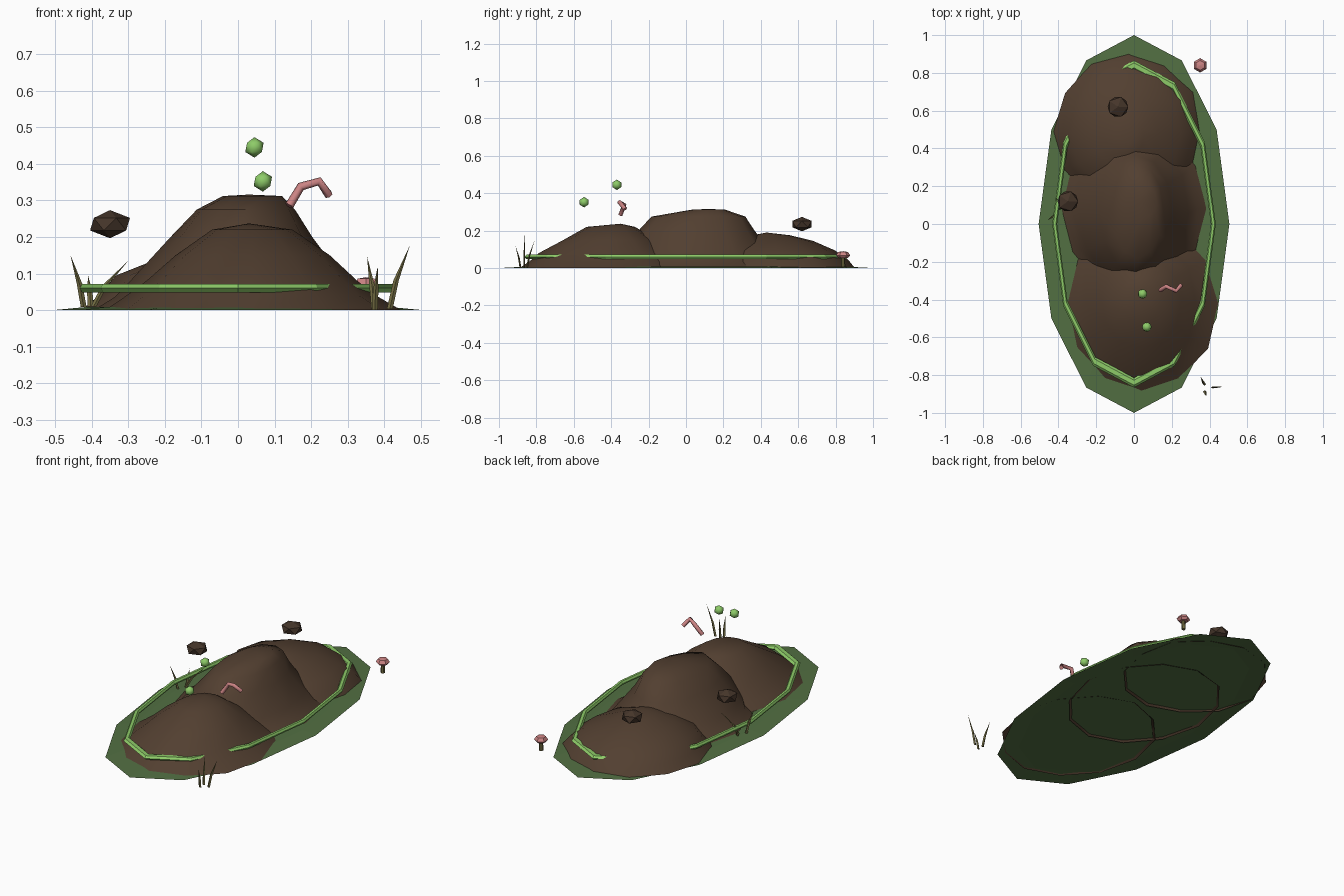
import bpy, bmesh, math, random
from mathutils import Vector

random.seed(4)
if "Cube" in bpy.data.objects:
    bpy.data.objects.remove(bpy.data.objects["Cube"], do_unlink=True)


def material(name, rgb):
    m = bpy.data.materials.new(name)
    m.use_nodes = True
    m.diffuse_color = (*rgb, 1)
    m.node_tree.nodes["Principled BSDF"].inputs["Base Color"].default_value = (*rgb, 1)
    return m


SOIL = material("brown soil", (0.085, 0.05, 0.03))
STONE = material("dark brown stone", (0.06, 0.036, 0.023))
MOSS = material("dark moss green", (0.085, 0.16, 0.055))
LIME = material("light green", (0.27, 0.6, 0.14))
PINK = material("dusty pink", (0.6, 0.23, 0.23))
OLIVE = material("olive", (0.17, 0.15, 0.055))


def finish(bm, name, mat, smooth=False):
    bmesh.ops.recalc_face_normals(bm, faces=bm.faces)
    me = bpy.data.meshes.new(name)
    bm.to_mesh(me)
    bm.free()
    me.materials.append(mat)
    for p in me.polygons:
        p.use_smooth = smooth
    ob = bpy.data.objects.new(name, me)
    bpy.context.collection.objects.link(ob)
    return ob


def loft(name, mat, rings, sides=12, tip=None, jitter=0.0, smooth=False, base=False):
    """Stack of ellipses (rx, ry, cx, cy, z), closed by a point on top."""
    bm = bmesh.new()
    rows = []
    for rx, ry, cx, cy, z in rings:
        row = []
        for i in range(sides):
            a = math.tau * i / sides + math.pi / 2
            k = 1 + random.uniform(-jitter, jitter)
            row.append(bm.verts.new((cx + k * rx * math.cos(a), cy + k * ry * math.sin(a), z)))
        rows.append(row)
    for low, high in zip(rows, rows[1:]):
        for i in range(sides):
            j = (i + 1) % sides
            bm.faces.new((low[i], low[j], high[j], high[i]))
    top = bm.verts.new(tip)
    for i in range(sides):
        bm.faces.new((rows[-1][i], rows[-1][(i + 1) % sides], top))
    if base:
        bm.faces.new(rows[0][::-1])
    ob = finish(bm, name, mat, smooth)
    # open shells must face upward
    if not base and ob.data.polygons[-1].normal.z < 0:
        ob.data.flip_normals()
    return ob


# Ground patch, slightly domed
loft("ground_patch", MOSS, [(0.505, 1, 0, 0, 0), (0.42, 0.85, 0, 0, 0.008)], tip=(0, 0, 0.012))

# Three overlapping soil heaps
loft("front_mound", SOIL, [
    (0.40, 0.47, 0.04, -0.42, 0), (0.34, 0.41, 0.04, -0.42, 0.04),
    (0.29, 0.36, 0.04, -0.42, 0.08), (0.21, 0.25, 0.04, -0.41, 0.15),
    (0.11, 0.13, 0.04, -0.40, 0.22)],
    tip=(0.03, -0.35, 0.237), jitter=0.02, smooth=True)
loft("middle_mound", SOIL, [
    (0.39, 0.47, 0, 0.08, 0), (0.34, 0.43, 0, 0.08, 0.035),
    (0.29, 0.39, 0, 0.06, 0.085), (0.195, 0.31, 0.01, 0.06, 0.2),
    (0.135, 0.25, 0.02, 0.07, 0.275), (0.08, 0.09, 0.04, 0.12, 0.312)],
    tip=(0.03, 0.12, 0.316), jitter=0.02, smooth=True)
loft("back_mound", SOIL, [
    (0.39, 0.41, -0.03, 0.49, 0), (0.35, 0.37, -0.03, 0.49, 0.045),
    (0.29, 0.31, -0.04, 0.48, 0.095), (0.17, 0.2, -0.04, 0.48, 0.145),
    (0.08, 0.1, -0.03, 0.46, 0.175)],
    tip=(-0.02, 0.43, 0.19), jitter=0.02, smooth=True)

# Bright ring around the heaps
bpy.ops.mesh.primitive_torus_add(major_segments=12, minor_segments=6, major_radius=0.42,
                                 minor_radius=0.013, location=(0, 0, 0.06))
ring = bpy.context.object
ring.name = "grass_ring"
ring.rotation_euler = (0, 0, 0)
ring.scale = (1, 2, 1)
ring.data.materials.append(LIME)


# Pebbles and floating spores
def nugget(name, mat, loc, radius, squash, smooth):
    bm = bmesh.new()
    bmesh.ops.create_icosphere(bm, subdivisions=1, radius=radius)
    for v in bm.verts:
        v.co.z *= squash
    finish(bm, name, mat, smooth).location = loc


nugget("side_pebble", STONE, (-0.35, 0.12, 0.235), 0.061, 0.63, False)
nugget("back_pebble", STONE, (-0.085, 0.62, 0.235), 0.061, 0.63, False)
nugget("upper_spore", LIME, (0.045, -0.37, 0.445), 0.028, 1, True)
nugget("lower_spore", LIME, (0.068, -0.545, 0.352), 0.028, 1, True)

# Worm
curve = bpy.data.curves.new("worm", "CURVE")
curve.dimensions = "3D"
curve.bevel_depth = 0.012
curve.bevel_resolution = 1
curve.use_fill_caps = True
path = [(0.14, -0.35, 0.285), (0.172, -0.33, 0.338), (0.222, -0.355, 0.352), (0.248, -0.325, 0.315)]
spline = curve.splines.new("POLY")
spline.points.add(len(path) - 1)
for point, co in zip(spline.points, path):
    point.co = (*co, 1)
curve.materials.append(PINK)
bpy.context.collection.objects.link(bpy.data.objects.new("worm", curve))

# Mushroom
MX, MY = 0.35, 0.84
loft("mushroom_stem", OLIVE, [(0.012, 0.012, MX, MY, 0.005), (0.01, 0.01, MX, MY, 0.065)],
     sides=6, tip=(MX, MY, 0.066), base=True)
loft("mushroom_cap", PINK, [(0.026, 0.026, MX, MY, 0.055), (0.038, 0.038, MX, MY, 0.068),
                            (0.026, 0.026, MX, MY, 0.086)],
     sides=6, tip=(MX, MY, 0.09), base=True)


# Grass blades: thin, bowed spikes from root to tip
def blade(name, root, tip):
    root, tip = Vector(root), Vector(tip)
    lean = (tip - root) * 0.45
    mid = root + Vector((lean.x * 0.7, lean.y * 0.7, lean.z))
    loft(name, OLIVE, [(0.008, 0.005, *root), (0.0075, 0.0045, *mid)], sides=4, tip=tip, base=True)


tufts = {
    "front_grass": [((0.373, -0.85, 0), (0.353, -0.81, 0.147)),
                    ((0.415, -0.865, 0.003), (0.47, -0.862, 0.177)),
                    ((0.374, -0.885, 0), (0.382, -0.912, 0.12))],
    "side_grass": [((-0.422, 0.045, 0.008), (-0.458, 0.02, 0.15)),
                   ((-0.395, 0.08, 0.01), (-0.3, 0.12, 0.135)),
                   ((-0.403, 0.1, 0.01), (-0.41, 0.14, 0.095))],
}
for tuft, blades in tufts.items():
    for i, (root, tip) in enumerate(blades):
        blade(f"{tuft}_blade_{i + 1}", root, tip)
